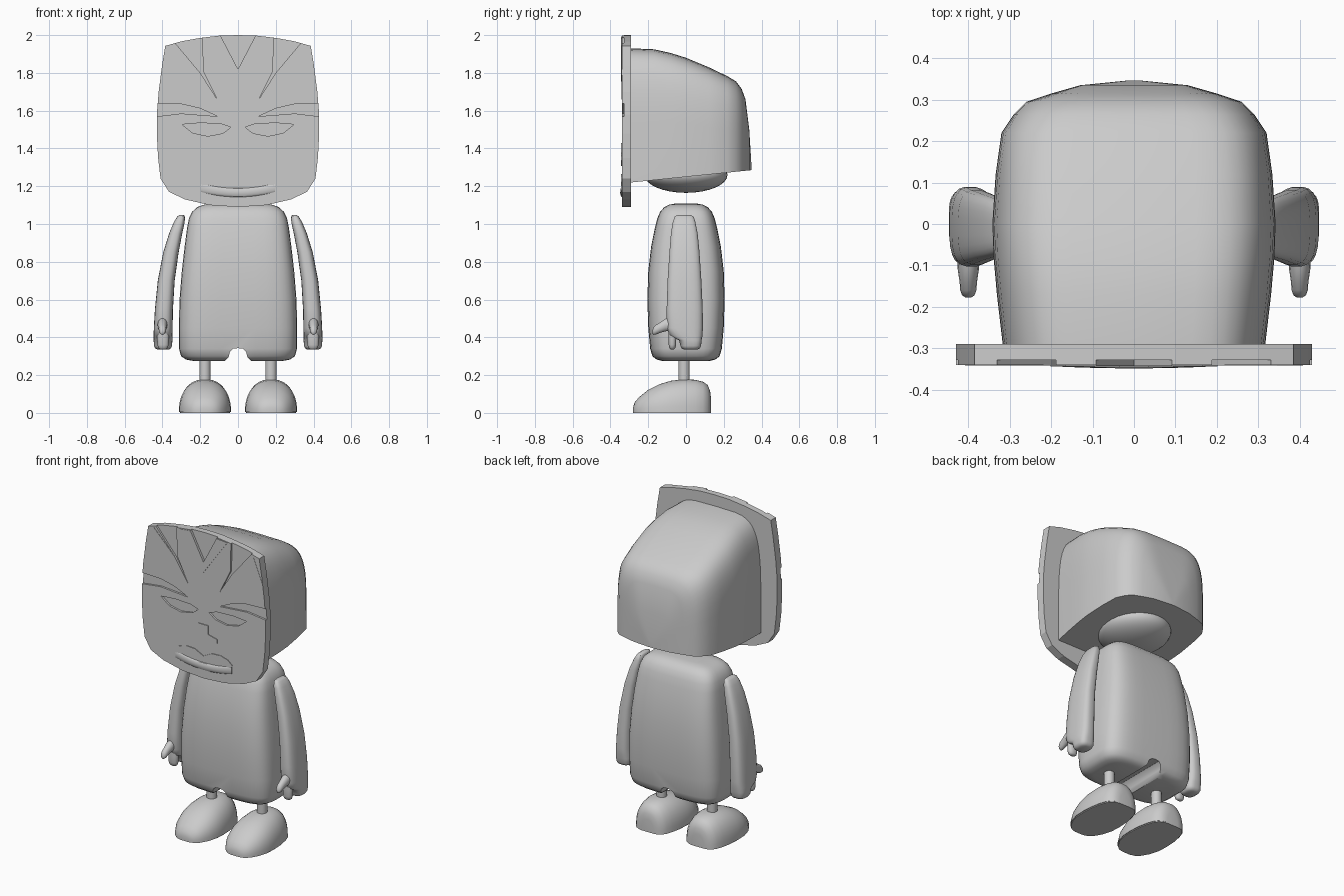
import bpy, bmesh, math
from mathutils import Vector

if "Cube" in bpy.data.objects:
    bpy.data.objects.remove(bpy.data.objects["Cube"])

grey = bpy.data.materials.new("light_grey")
grey.diffuse_color = (0.6, 0.6, 0.6, 1)
grey.use_nodes = True
grey.node_tree.nodes["Principled BSDF"].inputs["Base Color"].default_value = grey.diffuse_color


def make(name, verts, faces, angle=35):
    me = bpy.data.meshes.new(name)
    me.from_pydata([tuple(v) for v in verts], [], faces)
    bm = bmesh.new()
    bm.from_mesh(me)
    bmesh.ops.recalc_face_normals(bm, faces=bm.faces)
    bm.to_mesh(me)
    bm.free()
    ob = bpy.data.objects.new(name, me)
    bpy.context.collection.objects.link(ob)
    me.materials.append(grey)
    if angle:
        smooth(ob, angle)
    return ob


def smooth(ob, angle):
    bpy.ops.object.select_all(action='DESELECT')
    ob.select_set(True)
    bpy.context.view_layer.objects.active = ob
    bpy.ops.object.shade_smooth_by_angle(angle=math.radians(angle))


def loft(name, rings, angle=35):
    """Skin closed rings of equal length and cap both ends."""
    n = len(rings[0])
    faces = [(i * n + j, i * n + (j + 1) % n, (i + 1) * n + (j + 1) % n, (i + 1) * n + j)
             for i in range(len(rings) - 1) for j in range(n)]
    faces += [tuple(range(n)), tuple(range((len(rings) - 1) * n, len(rings) * n))]
    return make(name, [v for r in rings for v in r], faces, angle)


def power(v, n):
    return math.copysign(abs(v) ** (2 / n), v)


def flat_ring(cx, cy, z, hx, hy, n=3.5, count=32):
    """Horizontal rounded-square ring."""
    angles = [2 * math.pi * (i + 0.5) / count for i in range(count)]
    return [(cx + hx * power(math.cos(a), n), cy + hy * power(math.sin(a), n), z) for a in angles]


def arch_ring(cx, y, base, w, top, n, count=24):
    """Upright arch section with a flat base."""
    angles = [math.pi * i / count for i in range(count + 1)]
    return [(cx + w * power(math.cos(a), n), y, base + (top - base) * power(max(math.sin(a), 0), n))
            for a in angles]


def prism(name, outline, y0, y1, angle=0):
    """Extrude an x-z outline along y."""
    return loft(name, [[(x, y, z) for x, z in outline] for y in (y0, y1)], angle)


def mirrored(half):
    return half + [(-x, z) for x, z in reversed(half) if abs(x) > 1e-6]


def cut(ob, cutter):
    m = ob.modifiers.new("cut", 'BOOLEAN')
    m.operation, m.solver, m.object = 'DIFFERENCE', 'EXACT', cutter
    bpy.context.view_layer.objects.active = ob
    bpy.ops.object.select_all(action='DESELECT')
    ob.select_set(True)
    bpy.ops.object.modifier_apply(modifier=m.name)
    bpy.data.objects.remove(cutter)


# Mask plate
mask = prism("mask", mirrored([
    (0, 2.0), (.1, 1.997), (.2, 1.985), (.3, 1.967), (.385, 1.943), (.402, 1.84), (.42, 1.7),
    (.43, 1.58), (.43, 1.48), (.423, 1.35), (.41, 1.24), (.365, 1.17), (.28, 1.13), (.15, 1.1),
    (0, 1.09)]), -.34, -.29)

# Carved forehead rays, brows and eyes
carvings = [
    [(.11, 1.66), (.185, 1.81), (.19, 2.05), (.335, 2.0), (.33, 1.955), (.2, 1.8)],
    [(.11, 1.66), (.2, 1.735), (.3, 1.775), (.45, 1.795), (.45, 1.665), (.3, 1.652), (.11, 1.57),
     (.2, 1.645)],
    [(.11, 1.57), (.2, 1.612), (.3, 1.635), (.45, 1.64), (.45, 1.567), (.3, 1.585)],
    [(.038, 1.512), (.08, 1.48), (.16, 1.465), (.24, 1.482), (.297, 1.527), (.2, 1.535),
     (.09, 1.53)],
]
carvings.pop(1)
for shape in carvings:
    for s in (1, -1):
        cut(mask, prism("carving", [(s * x, z) for x, z in shape], -.4, -.328))
cut(mask, prism("carving", [(-.105, 2.05), (.105, 2.05), (.09, 1.99), (0, 1.82), (-.09, 1.99)],
                -.4, -.328))
# Forehead chevron and side ray plates
prism("forehead_chevron", mirrored([(0, 1.82), (.09, 1.992), (.165, 1.985), (0, 1.755)]),
      -.343, -.338)
for s in (1, -1):
    prism("brow_ray", [(s * x, z) for x, z in [
        (.11, 1.66), (.2, 1.735), (.3, 1.77), (.408, 1.79), (.345, 1.945), (.2, 1.8)]],
        -.342, -.338)

# Nose
prism("nose", mirrored([(.035, 1.43), (.035, 1.375), (.095, 1.36), (.095, 1.335), (.05, 1.325),
                        (0, 1.308)]), -.345, -.338)
# Lips
prism("upper_lip", mirrored([(0, 1.232), (.06, 1.262), (.12, 1.265), (.17, 1.25), (.202, 1.222),
                             (.19, 1.205), (.1, 1.208), (0, 1.213)]), -.344, -.338)
lip = []
for i in range(17):
    t = -1 + i / 8
    c = 1.166 + .026 * t * t
    lip.append([(.195 * t, -.337 - .01 * math.cos(a) * (1.15 - t * t * .5),
                 c + .025 * math.sin(a)) for a in [2 * math.pi * k / 12 for k in range(12)]])
loft("lower_lip", lip)

# Head: arches from the mask to the rounded back, with a sloping underside
head = [(-.29, .317, 1.93), (-.17, .331, 1.925), (-.08, .339, 1.905), (0, .342, 1.88),
        (.12, .334, 1.83), (.22, .32, 1.782), (.265, .29, 1.755), (.295, .26, 1.715),
        (.315, .2, 1.66), (.335, .13, 1.5), (.346, .02, 1.32)]
loft("head", [arch_ring(0, y, 1.22 + .065 * (y + .29) / .635, w, t, 5) for y, w, t in head], 45)

# Neck ball under the head
bpy.ops.mesh.primitive_uv_sphere_add(segments=32, ring_count=16, location=(0, 0, 1.26))
neck = bpy.context.object
neck.name, neck.scale = "neck_ball", (.205, .22, .095)
neck.data.materials.append(grey)
smooth(neck, 40)

# Torso with a notch between the legs
torso = [(.275, .235, .125), (.282, .275, .155), (.3, .302, .178), (.34, .313, .19),
         (.45, .314, .2), (.6, .31, .205), (.75, .298, .2), (.88, .283, .185), (.98, .27, .165),
         (1.03, .26, .152), (1.065, .243, .137), (1.09, .215, .115), (1.102, .18, .09),
         (1.108, .12, .06)]
body = loft("torso", [flat_ring(0, 0, z, hx, hy, 4.2, 40) for z, hx, hy in torso], 50)
cut(body, prism("notch", mirrored([(0, .343), (.025, .34), (.042, .325), (.05, .295),
                                   (.075, .27), (.075, .2)]), -.4, .4))
smooth(body, 50)

# Arms, hands, legs and feet
arm = [(1.047, .299, .012, -.01, .035), (1.04, .301, .02, -.01, .05), (1.01, .311, .029, -.01, .06),
       (.95, .33, .035, -.009, .071), (.85, .355, .041, -.008, .08), (.7, .38, .045, -.008, .09),
       (.55, .392, .048, -.007, .096), (.45, .396, .05, -.006, .096), (.41, .397, .05, 0, .088),
       (.385, .397, .05, .023, .06), (.355, .397, .048, .025, .055), (.342, .397, .042, .025, .048),
       (.335, .397, .03, .025, .035)]
finger = [(.45, .03, .02), (.4, .032, .021), (.36, .03, .02), (.343, .025, .016), (.336, .014, .009)]
foot = [(-.28, .03, .03), (-.272, .06, .055), (-.25, .088, .082), (-.2, .118, .122),
        (-.14, .135, .152), (-.08, .138, .17), (-.01, .134, .178), (.05, .122, .175),
        (.09, .108, .165), (.115, .09, .148), (.128, .065, .115), (.132, .04, .08)]
thumb_path = [(-.07, .47, .036), (-.11, .465, .034), (-.14, .45, .028), (-.16, .44, .026),
              (-.172, .433, .02), (-.178, .428, .008)]
for s, side in ((1, "left"), (-1, "right")):
    loft(side + "_arm", [flat_ring(s * x, y, z, hx, hy, 3, 24) for z, x, hx, y, hy in arm], 50)
    loft(side + "_finger", [flat_ring(s * .397, -.072, z, hx, hy, 2.3, 16) for z, hx, hy in finger], 50)
    loft(side + "_thumb", [[(s * .4 + r * .75 * math.cos(a), y, z + r * math.sin(a))
                            for a in [2 * math.pi * k / 14 for k in range(14)]]
                           for y, z, r in thumb_path], 50)
    loft(side + "_leg", [flat_ring(s * .175, -.01, z, .03, .03, 2, 20) for z in (.13, .32)])
    loft(side + "_foot", [arch_ring(s * .175, y, .005, w, h, 2.3)
                          for y, w, h in foot], 50)
    # Thin sole
    sole = [(s * .175 + k * w * .96, y, z) for z in (.0, .01) for k, rows in
            ((1, foot), (-1, foot[::-1])) for y, w, h in rows]
    half = len(sole) // 2
    loft(side + "_sole", [sole[:half], sole[half:]])
